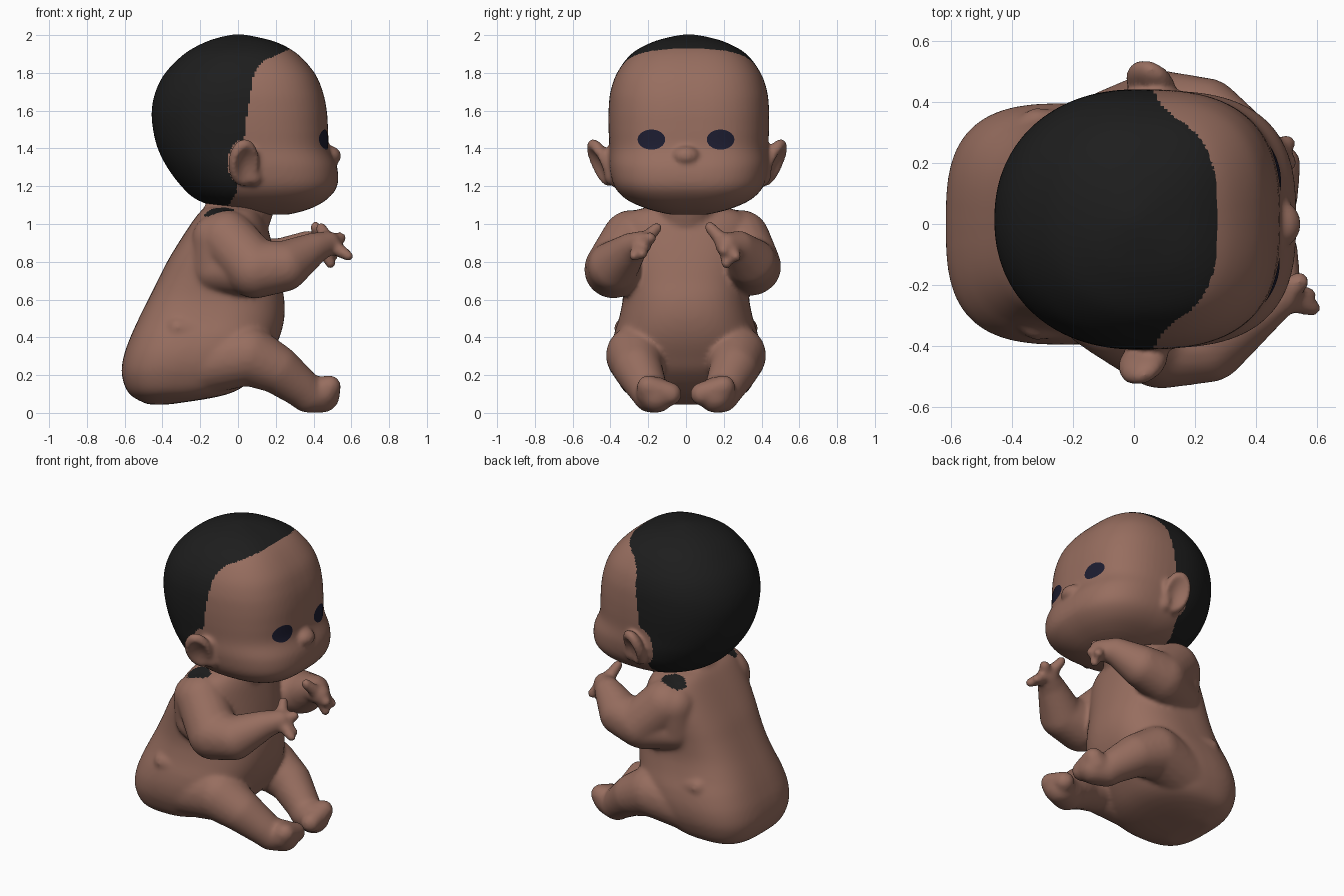
import bpy, bmesh, math
from mathutils import Vector, Matrix
from mathutils.bvhtree import BVHTree

if "Cube" in bpy.data.objects:
    bpy.data.objects.remove(bpy.data.objects["Cube"])


def material(name, rgb):
    m = bpy.data.materials.new(name)
    m.diffuse_color = (*rgb, 1)
    m.use_nodes = True
    m.node_tree.nodes["Principled BSDF"].inputs["Base Color"].default_value = m.diffuse_color
    return m


SKIN = material("brown skin", (0.31, 0.155, 0.115))
HAIR = material("black hair", (0.0125, 0.0125, 0.0125))
EYE = material("dark blue eye", (0.012, 0.012, 0.03))


def catmull(a, b, c, d, t):
    return [0.5 * (2 * q + (r - p) * t + (2 * p - 5 * q + 4 * r - s) * t * t
                   + (3 * q - p - 3 * r + s) * t ** 3) for p, q, r, s in zip(a, b, c, d)]


def loft(bm, rows, cy, n_front, n_back, seg=64, sub=5):
    """Closed loft of rounded-square rings; each row is z, back x, front x, half width."""
    full = []
    for i in range(len(rows) - 1):
        quad = [rows[max(i - 1, 0)], rows[i], rows[i + 1], rows[min(i + 2, len(rows) - 1)]]
        full += [catmull(*quad, k / sub) for k in range(sub)]
    full.append(rows[-1])
    rings = []
    for z, x0, x1, w in full:
        ring = []
        for k in range(seg):
            c, s = math.cos(math.tau * k / seg), math.sin(math.tau * k / seg)
            e = 2 / (n_front if c > 0 else n_back)
            ring.append(bm.verts.new(((x0 + x1) / 2 + (x1 - x0) / 2 * math.copysign(abs(c) ** e, c),
                                      cy + w * math.copysign(abs(s) ** e, s), z)))
        rings.append(ring)
    for a, b in zip(rings, rings[1:]):
        for k in range(seg):
            j = (k + 1) % seg
            bm.faces.new((a[k], a[j], b[j], b[k]))
    bm.faces.new(rings[0][::-1])
    bm.faces.new(rings[-1])


def ball(bm, p, size, rot=Matrix()):
    m = Matrix.Translation(p) @ rot @ Matrix.Diagonal((*size, 1))
    return bmesh.ops.create_icosphere(bm, subdivisions=4, radius=1, matrix=m)["verts"]


def limb(bm, pts):
    """Chain of tapered capsules through (x, y, z, radius) points."""
    for a, b in zip(pts, pts[1:]):
        part = bmesh.new()
        for x, y, z, r in (a, b):
            bmesh.ops.create_icosphere(part, subdivisions=3, radius=r,
                                       matrix=Matrix.Translation((x, y, z)))
        res = bmesh.ops.convex_hull(part, input=part.verts[:])
        junk = {g for g in res["geom_interior"] if isinstance(g, bmesh.types.BMVert)}
        bmesh.ops.delete(part, geom=list(junk), context="VERTS")
        tmp = bpy.data.meshes.new("tmp")
        part.to_mesh(tmp)
        part.free()
        bm.from_mesh(tmp)
        bpy.data.meshes.remove(tmp)


def fuse(name, bm, voxel, smooth, is_hair):
    """Melt the overlapping parts into one smooth skin and colour it by a rule."""
    bmesh.ops.recalc_face_normals(bm, faces=bm.faces[:])
    me = bpy.data.meshes.new(name)
    bm.to_mesh(me)
    bm.free()
    ob = bpy.data.objects.new(name, me)
    bpy.context.collection.objects.link(ob)
    r = ob.modifiers.new("fuse", "REMESH")
    r.mode, r.voxel_size = "VOXEL", voxel
    s = ob.modifiers.new("soften", "SMOOTH")
    s.factor, s.iterations = 0.5, smooth
    dg = bpy.context.evaluated_depsgraph_get()
    out = bpy.data.meshes.new_from_object(ob.evaluated_get(dg))
    ob.modifiers.clear()
    ob.data = out
    out.materials.clear()
    out.materials.append(SKIN)
    out.materials.append(HAIR)
    for p in out.polygons:
        p.use_smooth = True
        p.material_index = int(is_hair(p.center))
    return ob


# Head: skull loft, nose and cupped ears
bm = bmesh.new()
loft(bm, [(1.05, 0.10, 0.27, 0.10), (1.08, -0.08, 0.38, 0.22), (1.13, -0.22, 0.47, 0.33),
          (1.2, -0.30, 0.525, 0.395), (1.3, -0.375, 0.525, 0.42), (1.4, -0.425, 0.484, 0.42),
          (1.5, -0.45, 0.477, 0.425), (1.6, -0.457, 0.47, 0.425), (1.7, -0.437, 0.449, 0.415),
          (1.8, -0.385, 0.405, 0.38), (1.9, -0.285, 0.315, 0.305), (1.96, -0.18, 0.21, 0.20),
          (1.99, -0.09, 0.10, 0.10), (2.004, -0.02, 0.02, 0.02)], 0.015, 2.8, 2.15)
ball(bm, (0.48, 0, 1.36), (0.066, 0.075, 0.055))
EARS = ((-1, 0.03), (1, 0.055))
for side, x in EARS:
    rot = Matrix.Rotation(-side * math.radians(24), 4, "X") @ Matrix.Rotation(-side * 0.4, 4, "Z")
    m = Matrix.Translation((x, side * 0.455 + 0.005, 1.325)) @ rot
    inv = m.inverted()
    for v in ball(bm, (x, side * 0.455 + 0.005, 1.325), (0.085, 0.052, 0.135), rot):
        p = inv @ v.co
        r2 = (p.x / 0.085) ** 2 + (p.z / 0.135) ** 2
        if p.y * side > 0:
            p.y -= side * 0.045 * max(0, 1 - r2 / 0.6)
            v.co = m @ p
    limb(bm, [(x + 0.04, side * 0.4 + 0.01, 1.36, 0.05), (x + 0.05, side * 0.39 + 0.01, 1.25, 0.05)])

HAIRLINE = [(1.0, -0.2), (1.1, -0.05), (1.16, -0.01), (1.42, 0.03), (1.6, 0.05), (1.8, 0.085),
            (1.86, 0.13), (1.93, 0.28), (2.1, 0.5)]


def head_hair(c):
    near_ear = ((c.x - 0.035) / 0.09) ** 2 + ((c.z - 1.325) / 0.125) ** 2 < 1 and abs(c.y) > 0.33
    if near_ear or abs(c.y - 0.015) > 0.43 or c.z < 1.085:
        return False
    for (z0, x0), (z1, x1) in zip(HAIRLINE, HAIRLINE[1:]):
        if z0 <= c.z < z1:
            return c.x < x0 + (x1 - x0) * (c.z - z0) / (z1 - z0)
    return False


head = fuse("head", bm, 0.0115, 8, head_hair)

# Eyes: thin oval plates that follow the face
tree = BVHTree.FromPolygons([v.co for v in head.data.vertices],
                            [p.vertices[:] for p in head.data.polygons])
for side, name in ((-1, "right_eye"), (1, "left_eye")):
    bm = bmesh.new()
    bmesh.ops.create_grid(bm, x_segments=14, y_segments=14, size=1)
    for v in bm.verts:
        a, b = v.co.x, v.co.y
        y = side * 0.183 + 0.073 * a * math.sqrt(1 - b * b / 2)
        z = 1.447 + 0.053 * b * math.sqrt(1 - a * a / 2)
        hit = tree.ray_cast(Vector((2, y, z)), Vector((-1, 0, 0)))[0]
        v.co = (hit.x + 0.003, y, z)
    me = bpy.data.meshes.new(name)
    bm.to_mesh(me)
    bm.free()
    me.materials.append(EYE)
    for p in me.polygons:
        p.use_smooth = True
    bpy.context.collection.objects.link(bpy.data.objects.new(name, me))

# Body: leaning torso loft and neck
bm = bmesh.new()
loft(bm, [(0.045, -0.48, -0.36, 0.16), (0.1, -0.575, -0.05, 0.31), (0.2, -0.615, 0.10, 0.375),
          (0.3, -0.605, 0.17, 0.395), (0.4, -0.57, 0.22, 0.385), (0.5, -0.525, 0.245, 0.355),
          (0.6, -0.475, 0.245, 0.335), (0.7, -0.425, 0.225, 0.335), (0.8, -0.375, 0.205, 0.345),
          (0.9, -0.315, 0.18, 0.355), (1.0, -0.25, 0.15, 0.345), (1.06, -0.205, 0.12, 0.30),
          (1.09, -0.17, 0.10, 0.20)], 0.0, 2.4, 3.0)
limb(bm, [(-0.02, 0, 1.0, 0.18), (0.03, 0, 1.15, 0.18)])

# Arms with hands: the two poses differ slightly
limb(bm, [(-0.06, -0.29, 0.92, 0.155), (0.09, -0.385, 0.76, 0.155), (0.24, -0.385, 0.775, 0.135),
          (0.4, -0.29, 0.87, 0.085), (0.48, -0.24, 0.9, 0.062)])
limb(bm, [(-0.06, 0.29, 0.92, 0.155), (0.08, 0.355, 0.775, 0.15), (0.23, 0.35, 0.795, 0.13),
          (0.37, 0.28, 0.88, 0.085), (0.45, 0.215, 0.89, 0.062)])
for s in (-1, 1):  # shoulder blades blend the arms into the back
    limb(bm, [(-0.11, s * 0.28, 0.92, 0.135), (-0.12, s * 0.27, 0.76, 0.125)])
    limb(bm, [(-0.12, s * 0.27, 0.76, 0.125), (0.06, s * 0.35, 0.76, 0.14)])
for palm, tips in (((0.48, -0.24, 0.895, 0.045), [(0.585, -0.275, 0.83, 0.028), (0.57, -0.23, 0.84, 0.028),
                                                  (0.54, -0.19, 0.925, 0.034), (0.44, -0.155, 0.98, 0.03)]),
                   ((0.45, 0.215, 0.885, 0.045), [(0.49, 0.215, 0.79, 0.029), (0.5, 0.265, 0.825, 0.03),
                                                  (0.505, 0.2, 0.86, 0.03), (0.41, 0.125, 0.985, 0.03)])):
    for tip in tips:
        limb(bm, [palm, tip])

# Legs with feet and hip folds
for s in (-1, 1):
    limb(bm, [(-0.28, s * 0.2, 0.25, 0.175), (0.05, s * 0.265, 0.305, 0.16),
              (0.2, s * 0.255, 0.235, 0.13), (0.33, s * 0.205, 0.135, 0.105),
              (0.37, s * 0.185, 0.1, 0.1), (0.445, s * 0.155, 0.095, 0.095)])
    limb(bm, [(0.45, s * 0.18, 0.11, 0.085), (0.485, s * 0.2, 0.14, 0.06), (0.475, s * 0.085, 0.1, 0.063)])
    limb(bm, [(-0.32, s * 0.325, 0.45, 0.055), (-0.1, s * 0.3, 0.42, 0.06)])

# Small dark patches on the shoulder tops
fuse("body", bm, 0.0135, 9,
     lambda c: c.z > 1.04 and ((c.x + 0.1) / 0.08) ** 2 + ((abs(c.y) - 0.27) / 0.06) ** 2 < 1)
